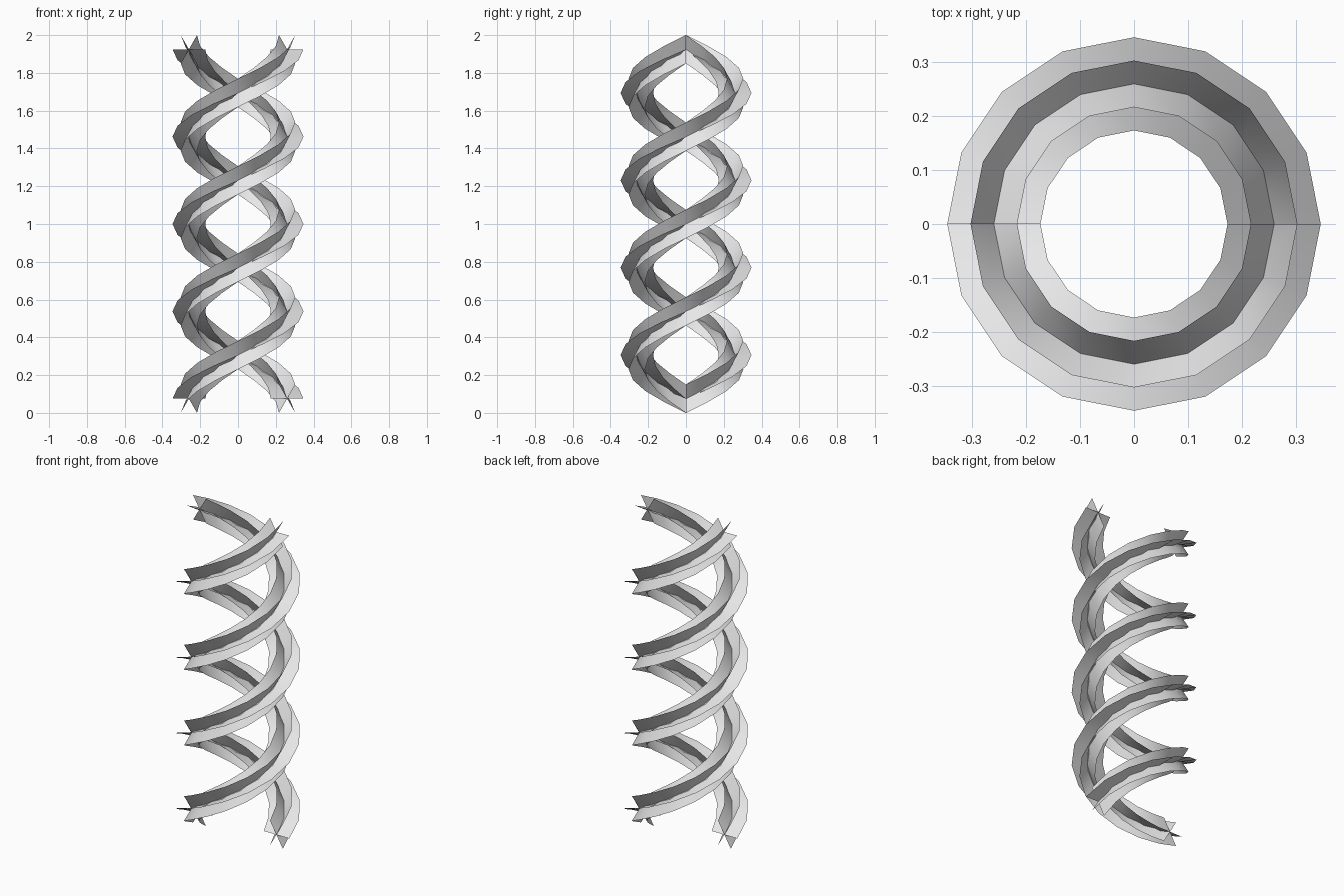
import bpy
import bmesh
from math import cos, sin, pi

cube = bpy.data.objects.get("Cube")
if cube:
    bpy.data.objects.remove(cube, do_unlink=True)

COIL_RADIUS = 0.26      # strand centre to the axis
BLADE = 0.0865          # half width of each ribbon
STEPS, TURNS = 16, 2
BASE = BLADE * sin(pi / 3)
PITCH = (2 - 2 * BASE) / TURNS

grey = bpy.data.materials.new("plain grey")
grey.use_nodes = True
colour = (0.8, 0.8, 0.8, 1)
grey.diffuse_color = colour
grey.node_tree.nodes["Principled BSDF"].inputs["Base Color"].default_value = colour


def add_strand(name, start):
    """Sweep three crossed ribbons, a six-armed section, up a helix."""
    bm = bmesh.new()
    for tilt in (-pi / 3, 0, pi / 3):
        previous = None
        for i in range(STEPS * TURNS + 1):
            turn = 2 * pi * i / STEPS
            rim = []
            for side in (-1, 1):
                r = COIL_RADIUS + side * BLADE * cos(tilt)
                z = BASE + PITCH * i / STEPS + side * BLADE * sin(tilt)
                rim.append(bm.verts.new((r * cos(start + turn), r * sin(start + turn), z)))
            if previous:
                bm.faces.new((previous[0], previous[1], rim[1], rim[0]))
            previous = rim
    for face in bm.faces:
        face.smooth = True
    mesh = bpy.data.meshes.new(name)
    bm.to_mesh(mesh)
    bm.free()
    mesh.materials.append(grey)
    bpy.context.collection.objects.link(bpy.data.objects.new(name, mesh))


# Two matching strands, half a turn apart
add_strand("right_hand_strand", 0)
add_strand("left_hand_strand", pi)
